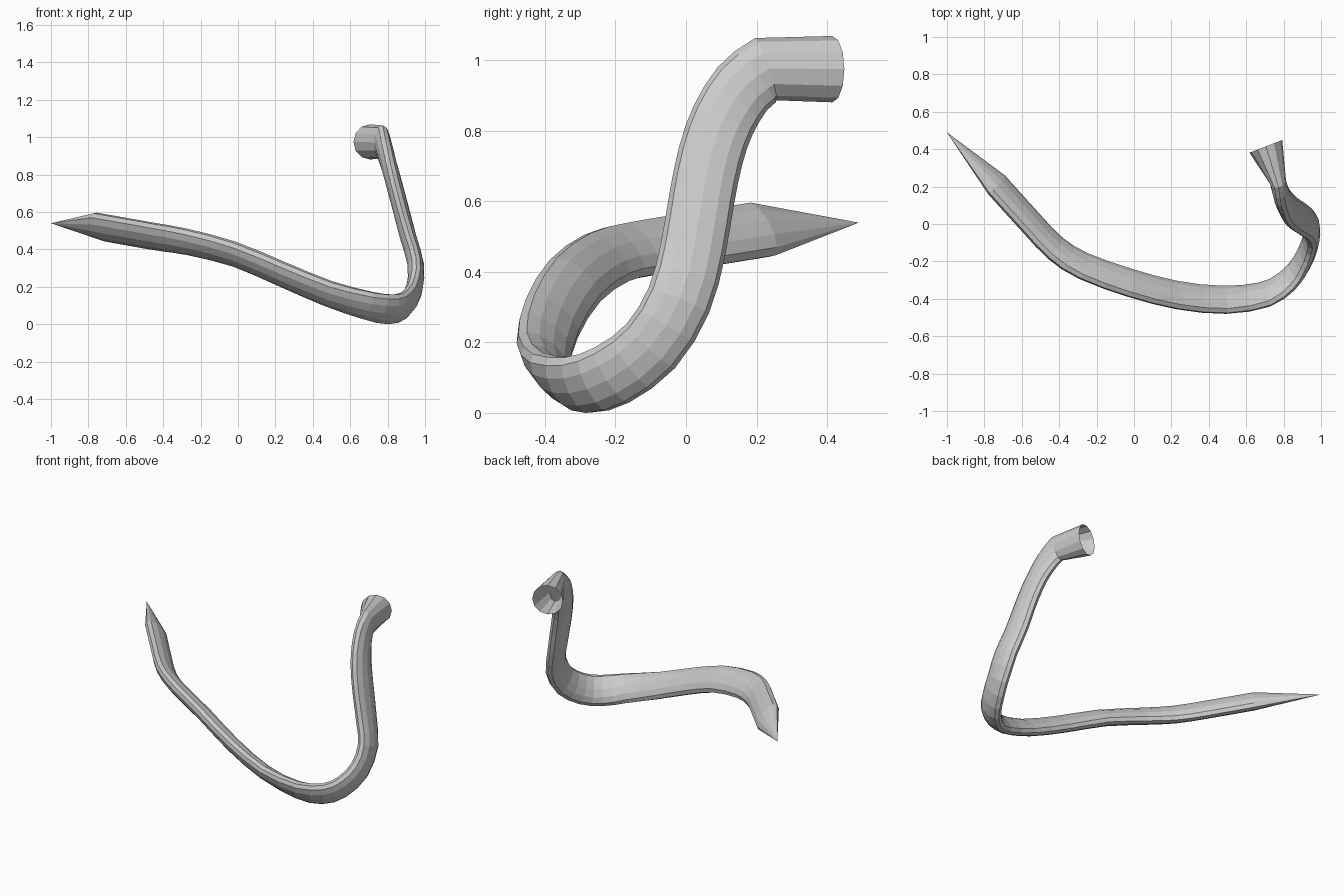
import bpy, bmesh, math
from mathutils import Vector

if "Cube" in bpy.data.objects:
    bpy.data.objects.remove(bpy.data.objects["Cube"])

SIDES = 12
WIDE, THIN = 0.093, 0.044

# Stations along the bar: centre, then direction of the wide axis of the section
stations = [
    ((-.735, .21, .52), (-.45, -.4, .77)),
    ((-.55, .005, .487), (-.3, -.55, .75)),
    ((-.42, -.13, .465), (-.2, -.65, .72)),
    ((-.27, -.225, .44), (-.1, -.72, .68)),
    ((-.02, -.315, .375), (0, -.78, .62)),
    ((.23, -.38, .27), (0, -.76, .65)),
    ((.48, -.405, .165), (0, -.74, .68)),
    ((.695, -.378, .1), (.1, -.65, .75)),
    ((.82, -.305, .08), (.3, -.45, .82)),
    ((.895, -.21, .108), (.2, -.42, .88)),
    ((.943, -.1, .19), (.05, -.6, .8)),
    ((.95, -.02, .32), (0, -.85, .5)),
    ((.91, .02, .465), (0, -.92, .35)),
    ((.872, .045, .61), (0, -.97, .22)),
    ((.84, .07, .73), (0, -.97, .25)),
    ((.813, .105, .83), (0, -.9, .4)),
    ((.787, .16, .92), (0, -.65, .75)),
    ((.77, .225, .975), (0, -.2, .98)),
]
tip = Vector((-1, .49, .54))
mouth = Vector((.705, .415, .975))


def spline(a, b, c, d, t):
    """Catmull-Rom point between b and c."""
    return 0.5 * (2 * b + (c - a) * t + (2 * a - 5 * b + 4 * c - d) * t * t
                  + (3 * b - a - 3 * c + d) * t ** 3)


def ring(bm, centre, tangent, wide_dir, wide, thin):
    t = tangent.normalized()
    w = (wide_dir - t * wide_dir.dot(t)).normalized()
    n = t.cross(w)
    return [bm.verts.new(centre + w * wide * math.cos(a) + n * thin * math.sin(a))
            for a in (2 * math.pi * i / SIDES for i in range(SIDES))]


# Smooth the path between stations
P = [Vector(s[0]) for s in stations]
W = [Vector(s[1]).normalized() for s in stations]
path, axes = [], []
for i in range(len(P) - 1):
    j, k = max(i - 1, 0), min(i + 2, len(P) - 1)
    for t in (0, 0.5):
        path.append(spline(P[j], P[i], P[i + 1], P[k], t))
        axes.append(W[i].lerp(W[i + 1], t))
path.append(P[-1])
axes.append(W[-1])

# Flattened bar, swept along the path
bm = bmesh.new()
rings = []
for i, c in enumerate(path):
    before = path[i - 1] if i else tip
    after = path[i + 1] if i < len(path) - 1 else mouth
    tangent = (c - before).normalized() + (after - c).normalized()
    rings.append(ring(bm, c, tangent, axes[i], WIDE, THIN))

# Open round mouth at the upper end
rings.append(ring(bm, mouth, Vector((-.36, .93, 0)), Vector((0, 0, 1)), .094, .094))
for r, s in zip(rings, rings[1:]):
    for i in range(SIDES):
        j = (i + 1) % SIDES
        bm.faces.new((r[i], r[j], s[j], s[i]))

# Pointed tip at the lower end
point = bm.verts.new(tip)
for i in range(SIDES):
    bm.faces.new((point, rings[0][(i + 1) % SIDES], rings[0][i]))

# Rest on the ground
low = min(v.co.z for v in bm.verts)
bmesh.ops.translate(bm, verts=bm.verts, vec=(0, 0, -low))
bmesh.ops.recalc_face_normals(bm, faces=bm.faces)
mesh = bpy.data.meshes.new("bent_tube")
bm.to_mesh(mesh)
bm.free()
bpy.context.collection.objects.link(bpy.data.objects.new("bent_tube", mesh))
